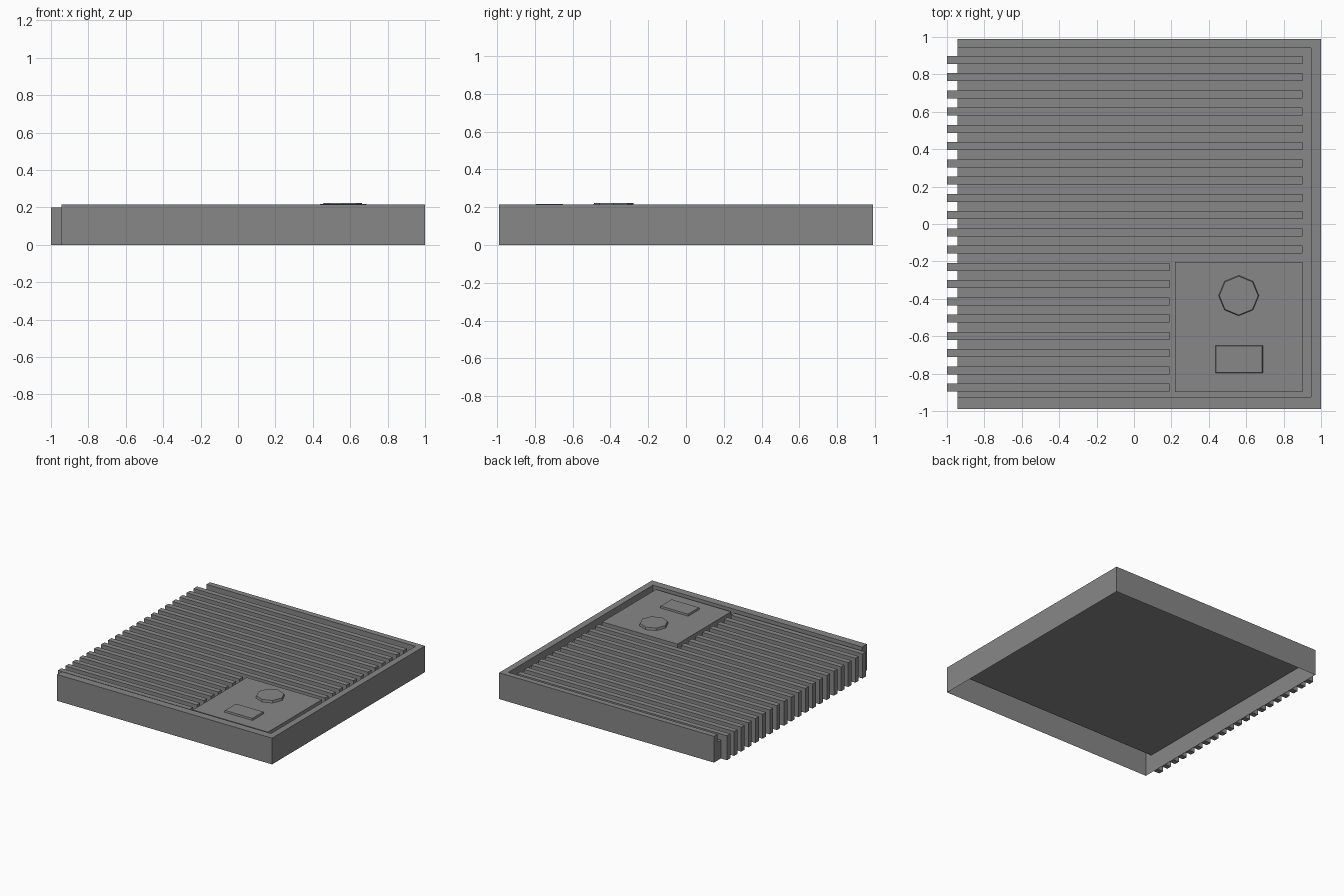
import bpy, bmesh, math

if "Cube" in bpy.data.objects:
    bpy.data.objects.remove(bpy.data.objects["Cube"])

BASE_X, FLOOR, FIN_TOP, RIM_TOP = -0.945, 0.15, 0.2, 0.215

dark = bpy.data.materials.new("dark_grey")
dark.diffuse_color = (0.243, 0.243, 0.243, 1)
dark.use_nodes = True
dark.node_tree.nodes["Principled BSDF"].inputs["Base Color"].default_value = dark.diffuse_color


def finish(name, bm):
    bmesh.ops.remove_doubles(bm, verts=bm.verts, dist=1e-5)
    bmesh.ops.recalc_face_normals(bm, faces=bm.faces)
    mesh = bpy.data.meshes.new(name)
    bm.to_mesh(mesh)
    bm.free()
    mesh.materials.append(dark)
    ob = bpy.data.objects.new(name, mesh)
    bpy.context.collection.objects.link(ob)
    return ob


def face(bm, pts):
    bm.faces.new([bm.verts.new(p) for p in pts])


def tapered_block(name, outline, z0, z1, centre, shrink):
    """Prism without underside, slightly narrowed at the top."""
    cx, cy = centre
    low = [(cx + x, cy + y, z0) for x, y in outline]
    top = [(cx + x * shrink, cy + y * shrink, z1) for x, y in outline]
    bm = bmesh.new()
    face(bm, top)
    for i in range(len(low)):
        j = (i + 1) % len(low)
        face(bm, [low[i], low[j], top[j], top[i]])
    return finish(name, bm)


def rectangle(w, d):
    return [(-w / 2, -d / 2), (w / 2, -d / 2), (w / 2, d / 2), (-w / 2, d / 2)]


# Tray: hollow underneath, raised rim on three sides, open at the left
outer = [(BASE_X, 0.988), (1, 0.988), (1, -0.988), (BASE_X, -0.988)]
inner = [(BASE_X, 0.942), (0.947, 0.942), (0.947, -0.925), (BASE_X, -0.925)]
at = lambda p, z: (p[0], p[1], z)
bm = bmesh.new()
for i in range(3):
    a, b, c, d = outer[i], outer[i + 1], inner[i + 1], inner[i]
    face(bm, [at(a, 0), at(b, 0), at(b, RIM_TOP), at(a, RIM_TOP)])
    face(bm, [at(a, RIM_TOP), at(b, RIM_TOP), at(c, RIM_TOP), at(d, RIM_TOP)])
    face(bm, [at(d, RIM_TOP), at(c, RIM_TOP), at(c, FLOOR), at(d, FLOOR)])
face(bm, [at(p, FLOOR) for p in inner])
face(bm, [at(outer[0], 0), at(outer[0], RIM_TOP), at(inner[0], RIM_TOP), at(inner[0], FLOOR),
          at(inner[3], FLOOR), at(inner[3], RIM_TOP), at(outer[3], RIM_TOP), at(outer[3], 0)])
finish("tray", bm)

# Cooling fins: L-shaped ribs running over the top and down the left side
bm = bmesh.new()
for i in range(20):
    y = 0.877 - i * 0.0922
    end = 0.9 if i < 12 else 0.19
    profile = [(-1, 0), (BASE_X, 0), (BASE_X, FLOOR), (end, FLOOR), (end, FIN_TOP), (-1, FIN_TOP)]
    sides = [[(x, y + s * 0.0215, z) for x, z in profile] for s in (-1, 1)]
    for side in sides:
        face(bm, side)
    for k in range(6):
        n = (k + 1) % 6
        face(bm, [sides[0][k], sides[0][n], sides[1][n], sides[1][k]])
finish("fins", bm)

# Control panel with an octagonal knob and a rectangular button
tapered_block("panel", rectangle(0.68, 0.695), FLOOR, 0.203, (0.56, -0.55), 1)
octagon = [(0.108 * math.cos(k * math.pi / 4), 0.108 * math.sin(k * math.pi / 4)) for k in range(8)]
tapered_block("knob", octagon, 0.203, 0.222, (0.56, -0.383), 0.96)
tapered_block("button", rectangle(0.255, 0.147), 0.203, 0.218, (0.562, -0.723), 0.97)
